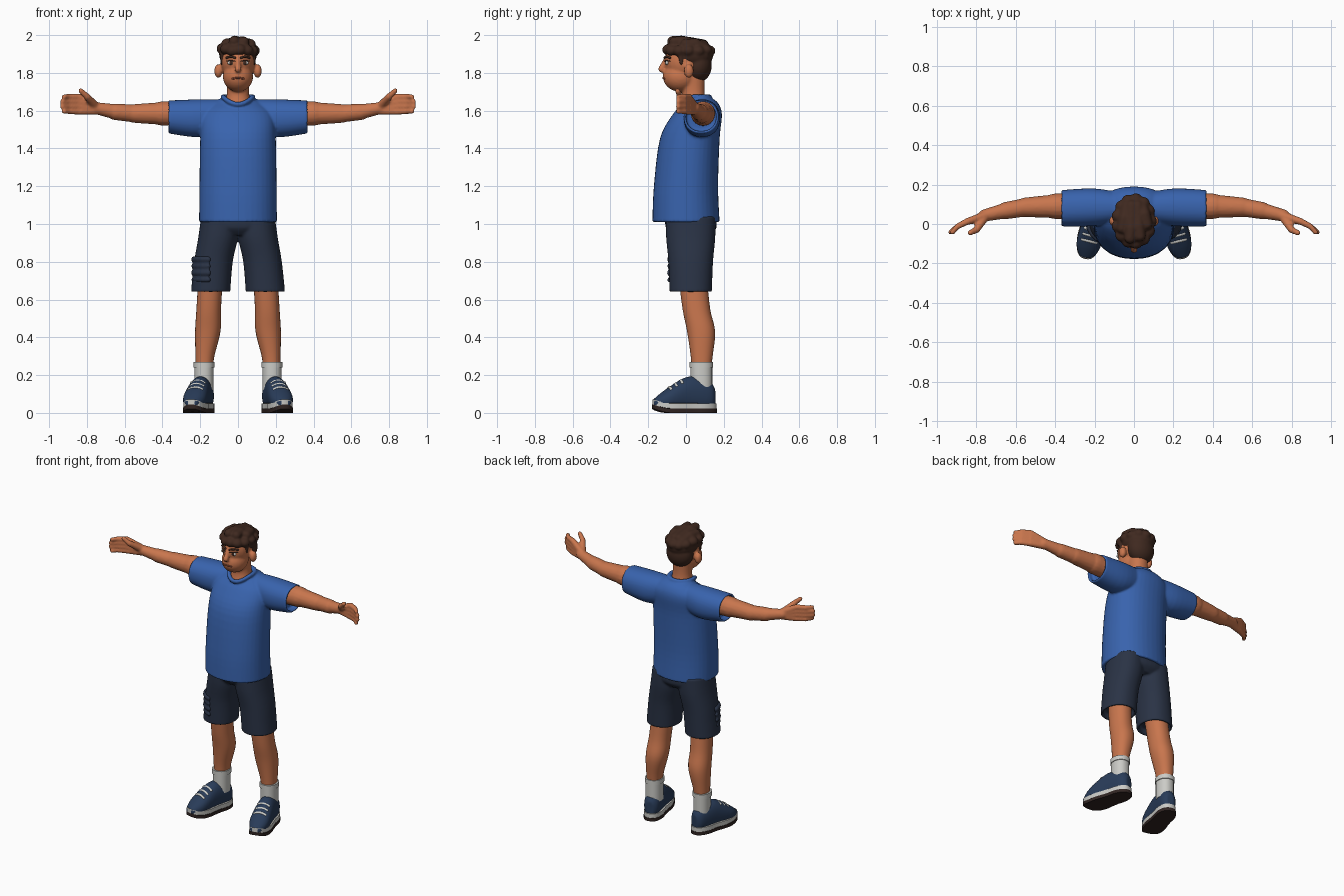
import bpy, bmesh, random
from math import sin, cos, tau, pi, sqrt, exp, radians, copysign
from mathutils import Vector, Matrix

cube = bpy.data.objects.get("Cube")
if cube:
    bpy.data.objects.remove(cube)
random.seed(4)


def material(name, *rgb):
    mat = bpy.data.materials.new(name)
    mat.use_nodes = True
    mat.diffuse_color = (*rgb, 1)
    mat.node_tree.nodes["Principled BSDF"].inputs["Base Color"].default_value = (*rgb, 1)
    return mat


SKIN = material("warm skin", .58, .18, .075)
LIP = material("lip brown", .27, .075, .04)
HAIR = material("dark brown hair", .05, .022, .014)
BLUE = material("shirt blue", .04, .125, .42)
SLATE = material("shorts slate", .023, .033, .06)
NAVY = material("shoe navy", .022, .045, .1)
WHITE = material("off white", .6, .6, .57)
SOLE = material("outsole brown", .03, .018, .016)


def flowing(keys):
    """Fill in a smooth run of rings between a few key rings."""
    keys = [Vector(key) for key in keys]
    padded = keys[:1] + keys + keys[-1:]
    steps = 5
    for a, b, c, d in zip(padded, padded[1:], padded[2:], padded[3:]):
        for i in range(steps):
            t = i / steps
            bend = (a * 2 - b * 5 + c * 4 - d) * t + (b * 3 - a - c * 3 + d) * t * t
            yield b + ((c - a) * t + bend * t) / 2
    yield keys[-1]


def loft(bm, axis, keys, hem=0, power=2.2, sides=40):
    """Keys are (place on axis, centre u, centre v, radius u, radius v)."""
    def rounded(t):
        return copysign(abs(t) ** (2 / power), t)

    rings = list(flowing(keys))
    if hem:  # hollow opening at the first end
        place, cu, cv, ru, rv = rings[0]
        inner = (cu, cv, ru * .86, rv * .86)
        rings = [(place + hem, *inner), (place, *inner)] + rings
    loops = []
    for place, cu, cv, ru, rv in rings:
        loop = []
        for i in range(sides):
            angle = tau * i / sides
            co = [cu + ru * rounded(cos(angle)), cv + rv * rounded(sin(angle))]
            co.insert("xyz".index(axis), place)
            loop.append(bm.verts.new(co))
        loops.append(loop)
    for low, high in zip(loops, loops[1:]):
        for i in range(sides):
            j = (i + 1) % sides
            bm.faces.new((low[i], low[j], high[j], high[i]))
    bm.faces.new(loops[0])
    bm.faces.new(loops[-1])


def chain(bm, points):
    """Join points (x, y, z, radius) with rounded, tapering links."""
    for start, end in zip(points, points[1:]):
        a, b = Vector(start[:3]), Vector(end[:3])
        turn = (b - a).to_track_quat("Z", "Y")
        ball = bmesh.ops.create_uvsphere(bm, u_segments=16, v_segments=10, radius=1)
        for v in ball["verts"]:
            base, size = (b, end[3]) if v.co.z > -.01 else (a, start[3])
            v.co = base + turn @ (v.co * size)


def ellipsoid(bm, centre, radii):
    place = Matrix.Translation(centre) @ Matrix.Diagonal((*radii, 1))
    bmesh.ops.create_uvsphere(bm, u_segments=24, v_segments=16, radius=1, matrix=place)


def mirror(bm):
    """Copy everything built so far to the other side."""
    copy = bmesh.ops.duplicate(bm, geom=bm.verts[:] + bm.edges[:] + bm.faces[:])
    for item in copy["geom"]:
        if isinstance(item, bmesh.types.BMVert):
            item.co.x *= -1


def finish(bm, name, mat, melt=True):
    bmesh.ops.recalc_face_normals(bm, faces=bm.faces)
    mesh = bpy.data.meshes.new(name)
    bm.to_mesh(mesh)
    bm.free()
    mesh.materials.append(mat)
    ob = bpy.data.objects.new(name, mesh)
    bpy.context.collection.objects.link(ob)
    bpy.ops.object.select_all(action="DESELECT")
    bpy.context.view_layer.objects.active = ob
    ob.select_set(True)
    bpy.ops.object.shade_smooth_by_angle(angle=radians(50))
    if melt:  # blend the overlapping pieces into one surface
        remesh = ob.modifiers.new("melt", "REMESH")
        remesh.mode = "VOXEL"
        remesh.voxel_size = .007
        remesh.use_smooth_shade = True
        relax = ob.modifiers.new("relax", "SMOOTH")
        relax.iterations = 4


# Head with ears, nose and neck
bm = bmesh.new()
ellipsoid(bm, (.104, .015, 1.81), (.022, .026, .037))
mirror(bm)
ellipsoid(bm, (0, 0, 1.86), (.09, .115, .11))
ellipsoid(bm, (0, -.03, 1.78), (.08, .092, .08))
loft(bm, "z", [(1.58, 0, .04, .09, .09), (1.68, 0, .04, .06, .06), (1.78, 0, .03, .06, .07)])
chain(bm, [(0, -.11, 1.87, .01), (0, -.13, 1.82, .018)])
finish(bm, "head", SKIN)


# Eyes, brows and mouth
def face_y(x):
    return -.115 * sqrt(1 - (x / .09) ** 2)


for name, mat, lift, radii in (("eye_whites", WHITE, .004, (.018, .009, .011)),
                               ("irises", HAIR, -.001, (.009, .006, .01))):
    bm = bmesh.new()
    ellipsoid(bm, (.038, face_y(.038) + lift, 1.853), radii)
    mirror(bm)
    finish(bm, name, mat, melt=False)
bm = bmesh.new()
for z, radius in ((1.88, .006), (1.862, .003)):
    xs = [.016 + .011 * i for i in range(5)]
    chain(bm, [(x, face_y(x), z + radius * sin(pi * i / 4), radius) for i, x in enumerate(xs)])
mirror(bm)
finish(bm, "brows_and_lashes", HAIR, melt=False)
bm = bmesh.new()
xs = [.015 * i for i in range(-2, 3)]
chain(bm, [(x, 8 * x * x - .121, 1.773 - 4 * x * x, .005) for x in xs])
finish(bm, "mouth", LIP, melt=False)

# Wavy hair: cap, nape, a ring of curls and swept locks on top
bm = bmesh.new()
ellipsoid(bm, (0, .035, 1.895), (.1, .11, .075))
ellipsoid(bm, (0, .065, 1.84), (.09, .072, .09))
chain(bm, [(.083, -.03, 1.9, .015), (.083, -.025, 1.85, .01)])
mirror(bm)
curls = 13
for i in range(curls):
    angle = tau * i / curls
    z = 1.922 + random.uniform(-.008, .008)
    ellipsoid(bm, (.082 * cos(angle), .015 + .108 * sin(angle), z), (.034, .034, .03))
for x, y in ((-.06, -.02), (-.02, -.07), (.03, -.06), (.065, 0)):
    z = 1.973 - abs(x) / 3
    chain(bm, [(x, y, z, .03), (x * .8, y + .05, z, .032), (x * .6, .09, z - .02, .032)])
finish(bm, "hair", HAIR)

# Shirt: open sleeves, torso and a neckband that dips in front
bm = bmesh.new()
loft(bm, "x", [(.37, .08, 1.567, .092, .087), (.2, .085, 1.56, .095, .1),
               (.05, .085, 1.58, .07, .08)], hem=-.04)
mirror(bm)
loft(bm, "z", [(1.01, 0, 0, .206, .178), (1.2, 0, 0, .204, .17), (1.45, 0, .02, .2, .158),
               (1.58, 0, .06, .19, .13), (1.64, 0, .08, .13, .09), (1.67, 0, .08, .08, .05)], hem=.04)
ring = [tau * i / 24 for i in range(25)]
chain(bm, [(.08 * sin(a), .042 - .083 * cos(a), 1.674 - .04 * max(0, cos(a)) ** 2, .013) for a in ring])
finish(bm, "shirt", BLUE)

# Arms with fingers fanning from the wrist, thumbs up
bm = bmesh.new()
chain(bm, [(.3, .09, 1.583, .068), (.4, .09, 1.585, .065), (.55, .085, 1.585, .05),
           (.65, .068, 1.594, .044), (.76, .043, 1.615, .031)])
for i in range(4):
    z = 1.596 + .026 * i
    reach = .936 - .01 * abs(i - 1.5)
    chain(bm, [(.76, .04, 1.6 + .01 * i, .024), (.845, .013, z, .018),
               (.895, -.012, z, .015), (reach, -.042, z, .013)])
chain(bm, [(.76, .03, 1.63, .024), (.8, -.03, 1.675, .018), (.832, -.045, 1.705, .014)])
mirror(bm)
finish(bm, "arms", SKIN)

# Shorts: two hollow legs under a hip band
bm = bmesh.new()
loft(bm, "z", [(.64, .145, .025, .104, .112), (.8, .13, .025, .102, .118),
               (.93, .105, .025, .105, .13), (1.04, .095, .025, .1, .13)], hem=.04)
mirror(bm)
loft(bm, "z", [(.94, 0, .027, .13, .1), (.98, 0, .027, .19, .134), (1.04, 0, .025, .19, .135)])
finish(bm, "shorts", SLATE)

# Cargo pocket on the right leg only
bm = bmesh.new()
arc = [3.3 + .3 * i for i in range(5)]
for i in range(4):
    z = .705 + .036 * i
    chain(bm, [(.097 * cos(a) - .137, .025 + .112 * sin(a), z, .015 + .002 * (i % 2)) for a in arc])
finish(bm, "cargo_pocket", SLATE)

# Legs
bm = bmesh.new()
loft(bm, "z", [(.2, .18, .08, .042, .048), (.3, .175, .083, .05, .058), (.43, .16, .08, .067, .074),
               (.55, .155, .055, .065, .073), (.72, .145, .035, .065, .075)])
mirror(bm)
finish(bm, "legs", SKIN, melt=False)

# Socks with a thicker cuff
bm = bmesh.new()
for low, high, radius in ((.12, .25, .051), (.24, .27, .056)):
    loft(bm, "z", [(z, .18, .081, radius, radius + .007) for z in (low, high)])
mirror(bm)
finish(bm, "socks", WHITE, melt=False)


# Shoes: built straight, then turned outward and mirrored
def shoe_part(bm, name, mat, melt=False):
    turned = Matrix.Rotation(radians(14), 4, "Z")
    bm.transform(Matrix.Translation((.207, -.008, 0)) @ turned)
    mirror(bm)
    finish(bm, name, mat, melt)


bm = bmesh.new()
loft(bm, "y", [(-.17, 0, .05, .03, .02), (-.1, 0, .07, .062, .055), (.02, 0, .1, .058, .092),
               (.13, 0, .09, .05, .08), (.165, 0, .08, .025, .05)])
for v in bm.verts:
    v.co.z = max(v.co.z, .03)
shoe_part(bm, "shoe_uppers", NAVY, melt=True)

for name, mat, low, high, grow in (("midsoles", WHITE, .02, .05, .004),
                                   ("outsoles", SOLE, 0, .022, .006)):
    bm = bmesh.new()
    loft(bm, "z", [(z, 0, 0, .062 + grow, .168 + grow) for z in (low, high)], power=2.6)
    for v in bm.verts:  # narrow waist and lifted toe
        v.co.x *= 1 - .13 * exp(-((v.co.y - .03) / .05) ** 2)
        v.co.z += .02 * max(0, (-v.co.y - .08) / .09) ** 2
    shoe_part(bm, name, mat)

bm = bmesh.new()
xs = [.017 * i for i in range(-2, 3)]
for y in (-.08, -.05, -.02):
    chain(bm, [(x, y, .18 + .58 * y - 9 * x * x, .009) for x in xs])
shoe_part(bm, "laces", WHITE)
